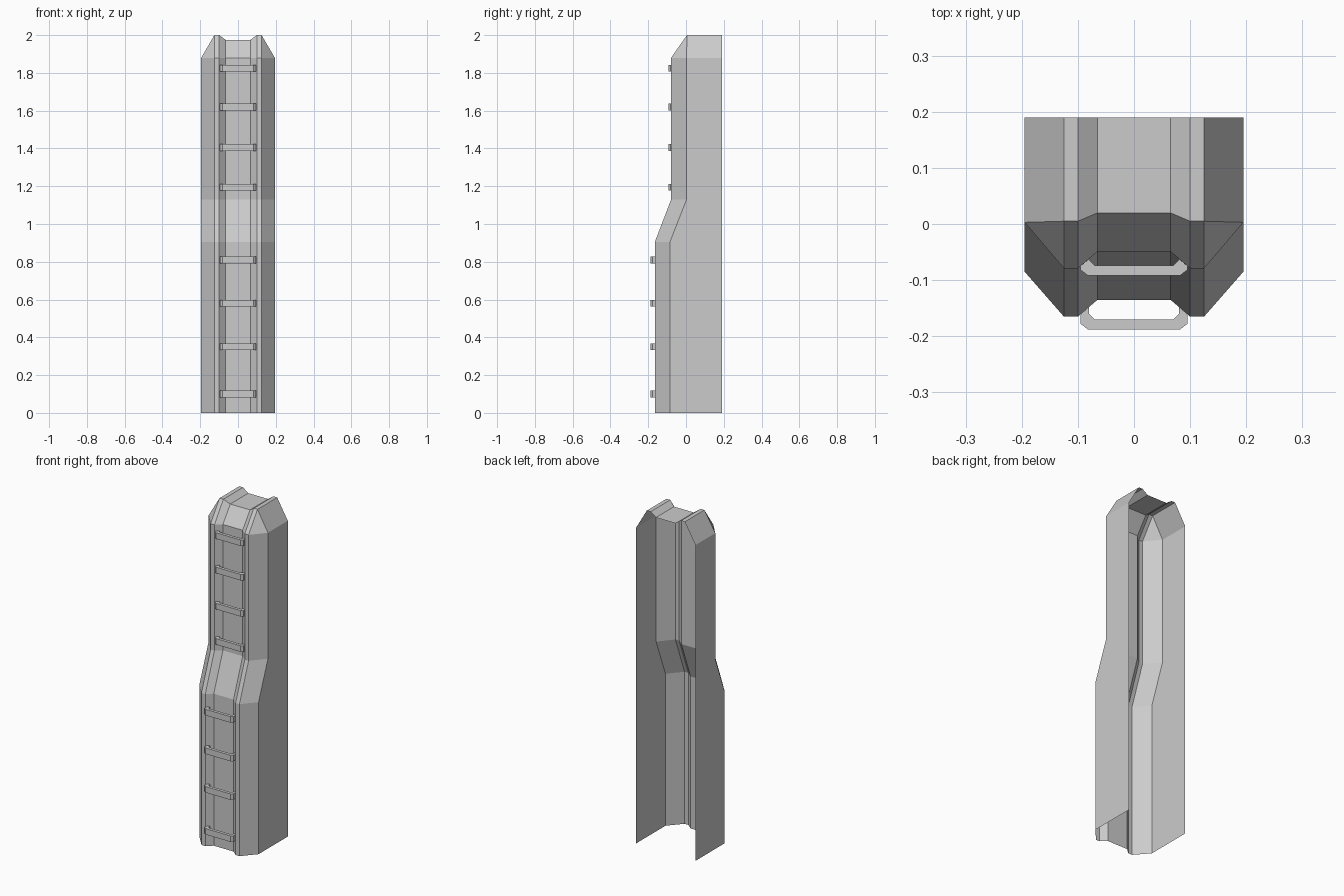
import bpy, bmesh

if "Cube" in bpy.data.objects:
    bpy.data.objects.remove(bpy.data.objects["Cube"])

BACK = 0.19
HALF_X = (0.195, 0.125, 0.10, 0.065)    # side edge, outer rib, inner rib, recess


def make_object(name, bm):
    mesh = bpy.data.meshes.new(name)
    bm.to_mesh(mesh)
    bm.free()
    obj = bpy.data.objects.new(name, mesh)
    bpy.context.collection.objects.link(obj)
    return obj


# Each row gives (y, z) for side edge, outer rib, inner rib and recess
def level(z, shift):
    return [(y + shift, z) for y in (-0.085, -0.165, -0.165, -0.135)]


crown = [(0.003, 1.88), (0.005, 2.0), (0.005, 2.0), (0.02, 1.975)]
rows = [level(0, 0), level(0.905, 0), level(1.13, 0.086), level(1.88, 0.086)]
rows[2][0], rows[3][0] = (0.003, 1.13), (0.003, 1.88)
rows += [crown, [(BACK, z) for _, z in crown]]

# Stepped shell: ribbed front and roof lofted through the rows
bm = bmesh.new()
grid = []
for row in rows:
    left = [(-x, y, z) for x, (y, z) in zip(HALF_X, row)]
    right = [(-x, y, z) for x, y, z in reversed(left)]
    grid.append([bm.verts.new(p) for p in left + right])
for low, high in zip(grid, grid[1:]):
    for j in range(7):
        bm.faces.new((low[j], low[j + 1], high[j + 1], high[j]))

# Flat side walls, open at the back and underneath
for side, x in ((0, -HALF_X[0]), (7, HALF_X[0])):
    corner = bm.verts.new((x, BACK, 0))
    loop = [corner, grid[5][side]] + [grid[i][side] for i in (3, 2, 1, 0)]
    bm.faces.new(loop if side else loop[::-1])
bmesh.ops.remove_doubles(bm, verts=bm.verts, dist=0.0005)
make_object("tower_shell", bm)


# Staple-shaped ladder rungs let into the recess slopes
def rung(name, z, wall, front, height=0.036):
    outer = [(0.095, -0.161 + wall), (0.095, -0.178 + front), (0.082, -0.188 + front)]
    inner = [(0.080, -0.148 + wall), (0.080, -0.160 + front), (0.070, -0.170 + front)]
    bm = bmesh.new()
    rings = []
    for s in (1, -1):
        pairs = list(zip(outer, inner))
        for o, i in pairs if s == 1 else pairs[::-1]:
            rings.append([bm.verts.new((s * p[0], p[1], z + h * height / 2))
                          for p, h in ((o, -1), (o, 1), (i, 1), (i, -1))])
    for a, b in zip(rings, rings[1:]):
        for k in range(4):
            n = (k + 1) % 4
            bm.faces.new((a[k], a[n], b[n], b[k]))
    bm.faces.new(rings[0])
    bm.faces.new(rings[-1][::-1])
    bmesh.ops.recalc_face_normals(bm, faces=bm.faces)
    make_object(name, bm)


for n, z in enumerate((0.10, 0.35, 0.58, 0.81)):
    rung(f"lower_rung_{n + 1}", z, 0, 0)
for n, z in enumerate((1.195, 1.405, 1.62, 1.825)):
    rung(f"upper_rung_{n + 1}", z, 0.086, 0.096)
